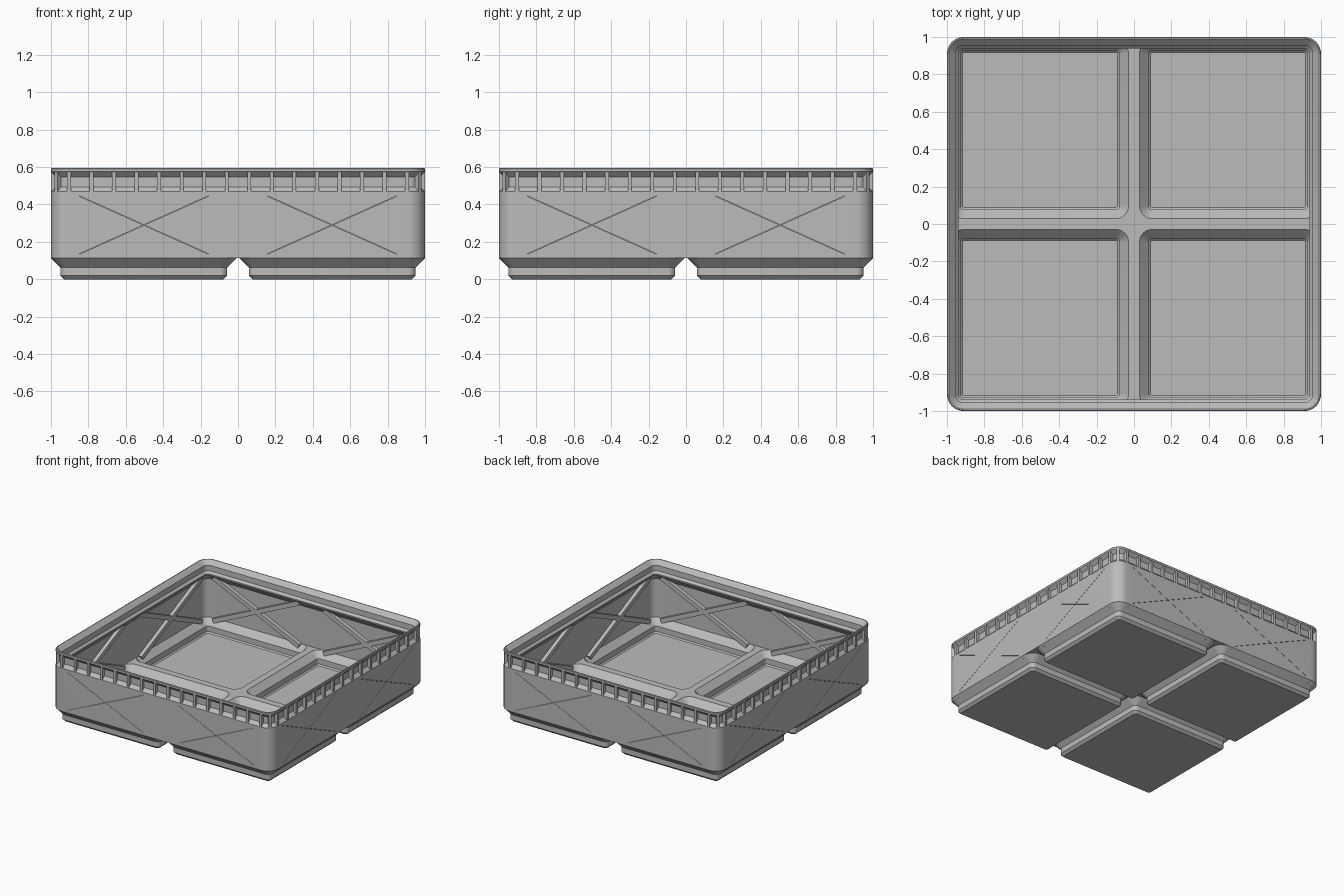
import bpy, bmesh, math
from mathutils import Matrix, Vector

if "Cube" in bpy.data.objects:
    bpy.data.objects.remove(bpy.data.objects["Cube"])

grey = bpy.data.materials.new("plain grey")
grey.diffuse_color = (0.5, 0.5, 0.5, 1)
grey.use_nodes = True
grey.node_tree.nodes["Principled BSDF"].inputs["Base Color"].default_value = grey.diffuse_color
SEG = 8        # segments per rounded corner
CELL = 0.503   # foot centre distance from the middle


def finish(name, bm):
    bmesh.ops.recalc_face_normals(bm, faces=bm.faces[:])
    me = bpy.data.meshes.new(name)
    bm.to_mesh(me)
    bm.free()
    me.materials.append(grey)
    ob = bpy.data.objects.new(name, me)
    bpy.context.collection.objects.link(ob)
    return ob


def loft(name, rings, cx=0, cy=0):
    """Closed solid through rounded squares given as (half width, radius, z)."""
    bm = bmesh.new()
    loops = []
    for half, r, z in rings:
        loop = []
        for q in range(4):
            for i in range(SEG + 1):
                a = math.pi / 2 * (q + i / SEG)
                sx = 1 if q in (0, 3) else -1
                sy = 1 if q < 2 else -1
                loop.append(bm.verts.new((cx + sx * (half - r) + r * math.cos(a),
                                          cy + sy * (half - r) + r * math.sin(a), z)))
        loops.append(loop)
    n = len(loops[0])
    for a, b in zip(loops, loops[1:]):
        for i in range(n):
            j = (i + 1) % n
            bm.faces.new((a[i], a[j], b[j], b[i]))
    bm.faces.new(loops[0][::-1])
    bm.faces.new(loops[-1])
    return finish(name, bm)


def combine(target, tool, operation):
    mod = target.modifiers.new("combine", 'BOOLEAN')
    mod.operation = operation
    mod.solver = 'EXACT'
    mod.object = tool
    bpy.context.view_layer.objects.active = target
    bpy.ops.object.modifier_apply(modifier=mod.name)
    bpy.data.objects.remove(tool, do_unlink=True)


def bar(bm, start, end, width, y0, y1, turn):
    """Slanted box along a front wall, turned around z to reach its side."""
    a, b = Vector((start[0], start[1])), Vector((end[0], end[1]))
    mid, d = (a + b) / 2, b - a
    m = (Matrix.Rotation(turn, 4, 'Z')
         @ Matrix.Translation((mid.x, (y0 + y1) / 2, mid.y))
         @ Matrix.Rotation(-math.atan2(d.y, d.x), 4, 'Y')
         @ Matrix.Diagonal((d.length, abs(y1 - y0), width, 1)))
    bmesh.ops.create_cube(bm, size=1, matrix=m)


def profile_rings(points):
    return [(h, max(0.09 - (1 - h), 0.02), z) for h, z in points]


# Outer body with the recessed band below the rim
body = loft("bin_body", profile_rings([
    (1, 0.114), (1, 0.468), (0.974, 0.494), (0.974, 0.548),
    (1, 0.575), (1, 0.59), (0.996, 0.595)]))

# Four chamfered feet
cells = [(x, y) for x in (-CELL, CELL) for y in (-CELL, CELL)]
for cx, cy in cells:
    foot = loft("foot", [(0.426, 0.019, 0), (0.4455, 0.038, 0.019),
                         (0.4455, 0.038, 0.062), (0.497, 0.09, 0.1138),
                         (0.48, 0.075, 0.13)], cx, cy)
    combine(body, foot, 'UNION')

# Inside of the bin, up to the stacking lip
cavity = loft("cavity", profile_rings([
    (0.978, 0.125), (0.978, 0.44), (0.938, 0.488), (0.938, 0.498),
    (0.955, 0.515), (0.955, 0.56), (0.99, 0.595), (0.99, 0.65)]))
combine(body, cavity, 'DIFFERENCE')

# Hollow pocket in each foot
for cx, cy in cells:
    pocket = loft("pocket", [(0.415, 0.012, 0.02), (0.425, 0.02, 0.03),
                             (0.425, 0.02, 0.075), (0.4745, 0.07, 0.1245),
                             (0.4745, 0.07, 0.16)], cx, cy)
    combine(body, pocket, 'DIFFERENCE')

# Crossed braces inside the walls and fine slits outside them
braces = bmesh.new()
slits = [bmesh.new(), bmesh.new()]
for k in range(4):
    turn = k * math.pi / 2
    for c in (-CELL, CELL):
        for i, s in enumerate((-1, 1)):
            bar(braces, (c - 0.39, 0.29 - s * 0.178), (c + 0.39, 0.29 + s * 0.178),
                0.036, -0.985, -0.948, turn)
            bar(slits[i], (c - 0.345, 0.29 - s * 0.155), (c + 0.345, 0.29 + s * 0.155),
                0.002, -1.01, -0.99, turn)
finish("wall_braces", braces)
for bm in slits:
    combine(body, finish("slits", bm), 'DIFFERENCE')

# Small upright ribs around the rim band
ribs = bmesh.new()
section = [(0.999, 0.467), (0.968, 0.492), (0.968, 0.547), (0.993, 0.572), (0.999, 0.578)]


def rib(matrix, inset=0.0):
    ends = [[ribs.verts.new(matrix @ Vector((x, -d + inset, z))) for d, z in section]
            for x in (-0.01, 0.01)]
    ribs.faces.new(ends[0])
    ribs.faces.new(ends[1][::-1])
    for i in range(len(section)):
        j = (i + 1) % len(section)
        ribs.faces.new((ends[0][i], ends[1][i], ends[1][j], ends[0][j]))


corner = 1 - (0.91 * math.sqrt(2) + 0.09)   # shift of the diagonal ribs
for k in range(4):
    spin = Matrix.Rotation(k * math.pi / 2, 4, 'Z')
    for i in range(16):
        rib(spin @ Matrix.Translation(((i - 7.5) * 0.1205, 0, 0)))
    rib(spin @ Matrix.Rotation(math.pi / 4, 4, 'Z'), corner)
finish("rim_ribs", ribs)

# Smooth the rounded corners only
bpy.ops.object.select_all(action='DESELECT')
body.select_set(True)
bpy.context.view_layer.objects.active = body
bpy.ops.object.shade_smooth_by_angle(angle=math.radians(25))
